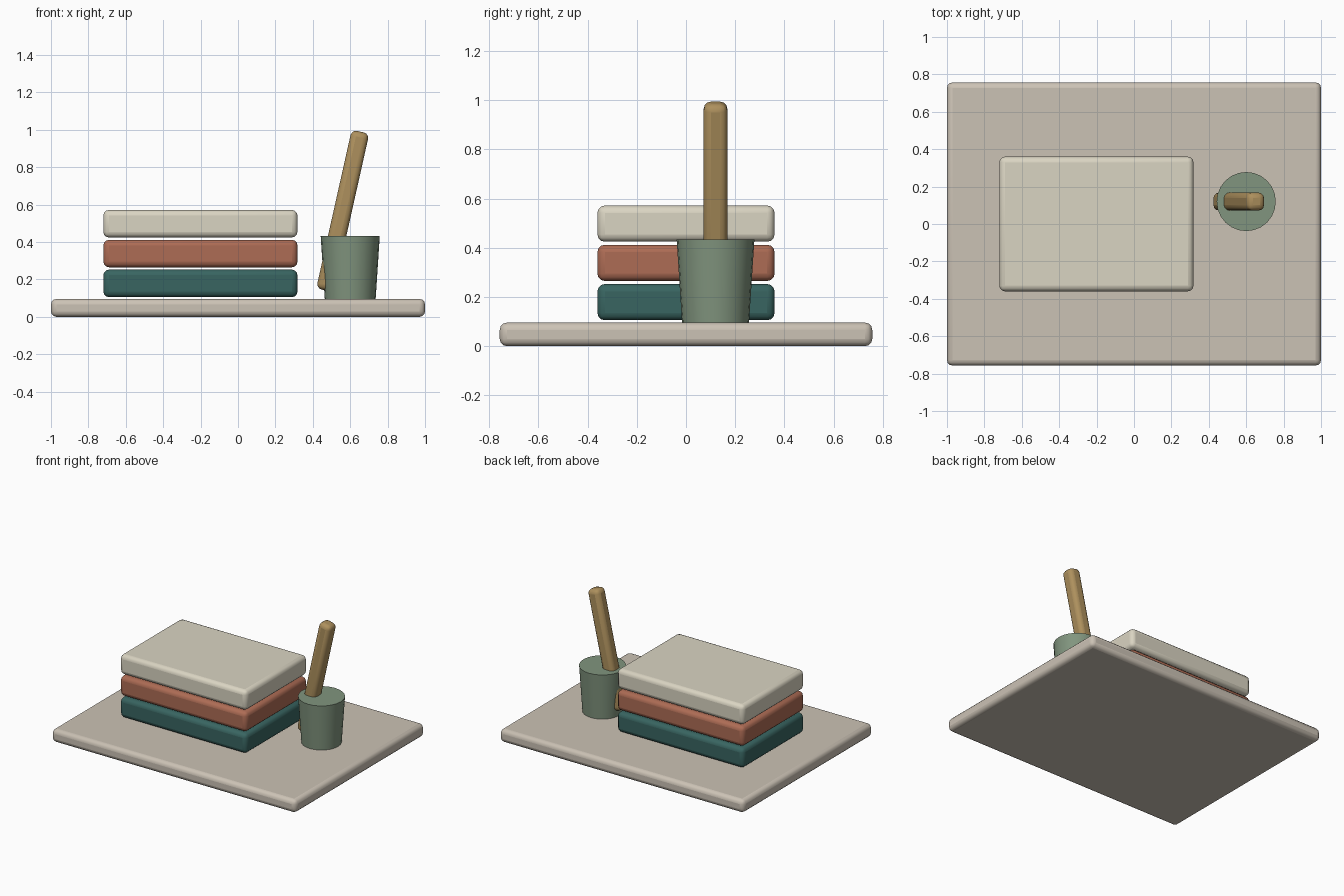
import bpy, math

if "Cube" in bpy.data.objects:
    bpy.data.objects.remove(bpy.data.objects["Cube"])


def finish(obj, name, color):
    obj.name = name
    mat = bpy.data.materials.new(name + "_color")
    mat.diffuse_color = (*color, 1)
    mat.use_nodes = True
    mat.node_tree.nodes["Principled BSDF"].inputs["Base Color"].default_value = mat.diffuse_color
    obj.data.materials.append(mat)


def rounded_box(name, center, size, bevel, color, tilt=0):
    bpy.ops.mesh.primitive_cube_add(size=1, location=center)
    obj = bpy.context.object
    obj.scale = size
    bpy.ops.object.transform_apply(location=False, rotation=False, scale=True)
    obj.rotation_euler.y = tilt
    mod = obj.modifiers.new("round_edges", 'BEVEL')
    mod.width = bevel
    mod.segments = 3
    bpy.ops.object.shade_smooth_by_angle(angle=math.radians(40))
    finish(obj, name, color)
    return obj


# desk slab
rounded_box("base", (0, 0, 0.048), (2, 1.514, 0.096), 0.03, (0.60, 0.54, 0.46))

# stack of three books
colors = [(0.04, 0.13, 0.12), (0.42, 0.15, 0.09), (0.70, 0.66, 0.54)]
for i, color in enumerate(colors):
    rounded_box(f"book_{i + 1}", (-0.201, 0, 0.179 + 0.1595 * i),
                (1.038, 0.72, 0.147), 0.03, color)

# tapered cup
bpy.ops.mesh.primitive_cone_add(vertices=24, radius1=0.136, radius2=0.158,
                                depth=0.338, location=(0.6, 0.12, 0.264))
bpy.ops.object.shade_smooth_by_angle(angle=math.radians(40))
finish(bpy.context.object, "cup", (0.22, 0.30, 0.21))

# leaning pencil
rounded_box("pencil", (0.56, 0.12, 0.566), (0.096, 0.096, 0.869), 0.03,
            (0.42, 0.28, 0.11), tilt=0.22)
